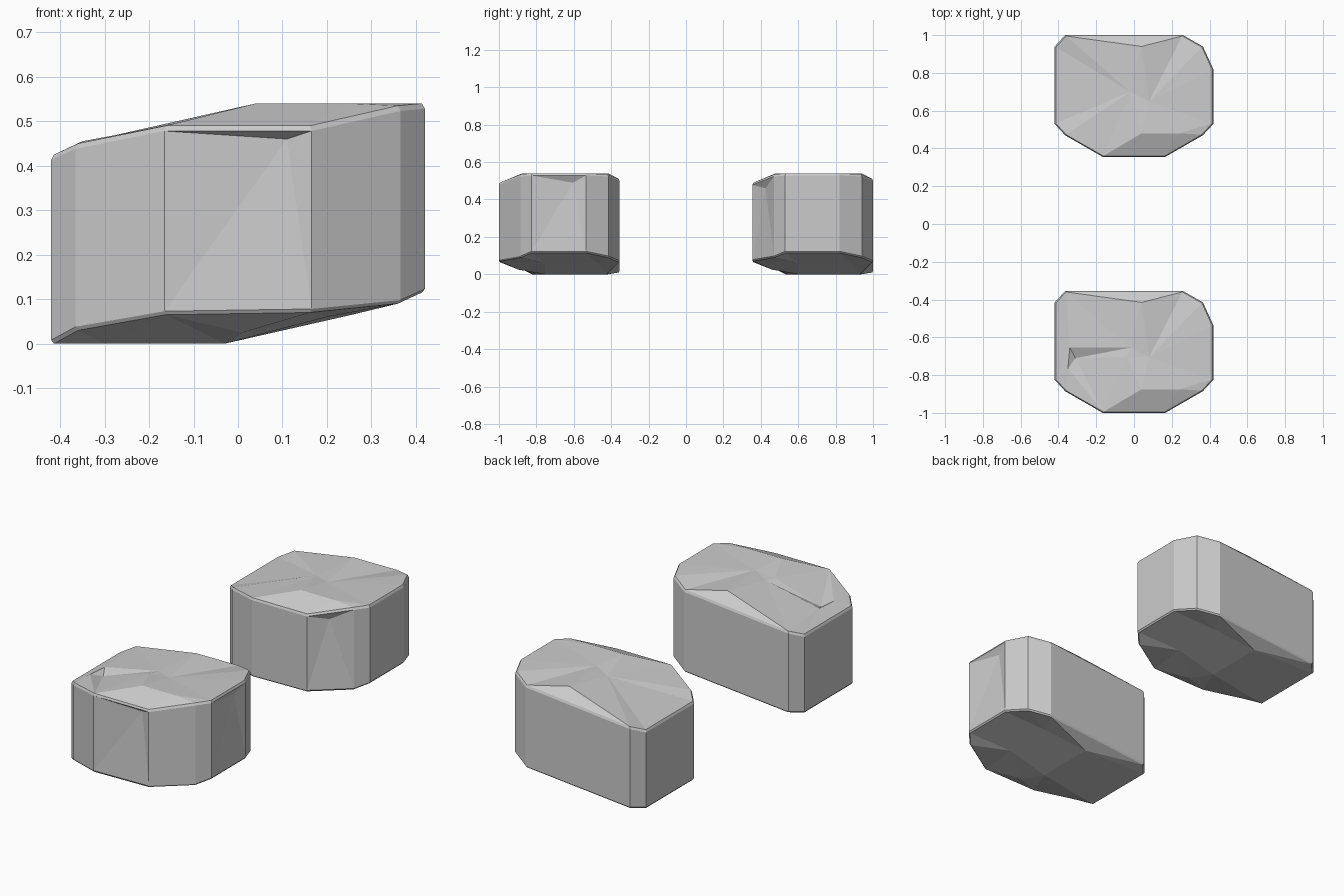
import bpy, bmesh
from mathutils import Vector
from mathutils.geometry import delaunay_2d_cdt

if "Cube" in bpy.data.objects:
    bpy.data.objects.remove(bpy.data.objects["Cube"])

# Outline of one block seen from above (counter-clockwise): x, y, bottom z, top z
OUTLINE = [
    (-0.42, 0.53, 0.00, 0.425), (-0.365, 0.47, 0.03, 0.45),
    (-0.165, 0.355, 0.065, 0.49), (0.165, 0.355, 0.07, 0.49),
    (0.365, 0.47, 0.09, 0.535), (0.42, 0.53, 0.115, 0.54),
    (0.42, 0.82, 0.115, 0.54), (0.365, 0.94, 0.09, 0.535),
    (0.26, 1.0, 0.065, 0.51), (-0.365, 1.0, 0.01, 0.45),
    (-0.42, 0.94, 0.00, 0.425),
]
CENTRE = Vector((0, 0.68))

# Facet points inside the caps
TOP = [(0.04, 0.48, 0.54), (0.24, 0.48, 0.54), (0.04, 0.94, 0.54),
       (0.08, 0.65, 0.53), (-0.02, 0.70, 0.52)]
SLIT = [(-0.34, 0.70, 0.455), (-0.04, 0.65, 0.52), (-0.35, 0.59, 0.455),
        (-0.31, 0.645, 0.435)]
BOTTOM = [(-0.03, 0.60, 0), (-0.03, 0.93, 0), (0.01, 0.46, 0.025),
          (0.2, 0.6, 0.06), (0.2, 0.88, 0.06), (-0.3, 0.55, 0.0)]


def cap(bm, ring, inner, up):
    """Triangulate a cap between its rim and its inner facet points."""
    verts = ring + [bm.verts.new(p) for p in inner]
    n = len(ring)
    res = delaunay_2d_cdt([v.co.to_2d() for v in verts],
                          [(i, (i + 1) % n) for i in range(n)], [], 1, 1e-6)
    for tri in res[2]:
        ids = [res[3][i][0] for i in tri]
        bm.faces.new([verts[i] for i in (ids if up else reversed(ids))])


def block(name, y_shift, top_points, dents):
    bm = bmesh.new()

    def ring(scale, top, dz):
        out = []
        for x, y, zb, zt in OUTLINE:
            p = CENTRE + (Vector((x, y)) - CENTRE) * scale
            out.append(bm.verts.new((p.x, p.y, (zt if top else zb) + dz)))
        return out

    # Rims with a narrow chamfer at both ends of the wall
    rings = [ring(0.985, False, 0), ring(1, False, 0.008),
             ring(1, True, -0.012), ring(0.985, True, 0)]
    n = len(OUTLINE)
    for level in range(3):
        a, b = rings[level], rings[level + 1]
        for i in range(n):
            j = (i + 1) % n
            quad = [a[i], a[j], b[j], b[i]]
            if level == 1 and i in dents:
                # Dented wall facet, pulled to an inner point
                apex = bm.verts.new(dents[i])
                for k in range(4):
                    bm.faces.new([quad[k], quad[(k + 1) % 4], apex])
            else:
                bm.faces.new(quad)
    cap(bm, rings[3], top_points, True)
    cap(bm, rings[0], BOTTOM, False)
    bmesh.ops.recalc_face_normals(bm, faces=bm.faces)
    bmesh.ops.translate(bm, verts=bm.verts, vec=(0, y_shift, 0))
    mesh = bpy.data.meshes.new(name)
    bm.to_mesh(mesh)
    bm.free()
    obj = bpy.data.objects.new(name, mesh)
    bpy.context.collection.objects.link(obj)
    return obj


# Two copies of the chipped block with their own dents
block("back_block", 0, TOP, {3: (0.25, 0.425, 0.46)})
block("front_block", -1.355, TOP + SLIT,
      {2: (0.11, 0.38, 0.46), 5: (0.40, 0.75, 0.49)})
